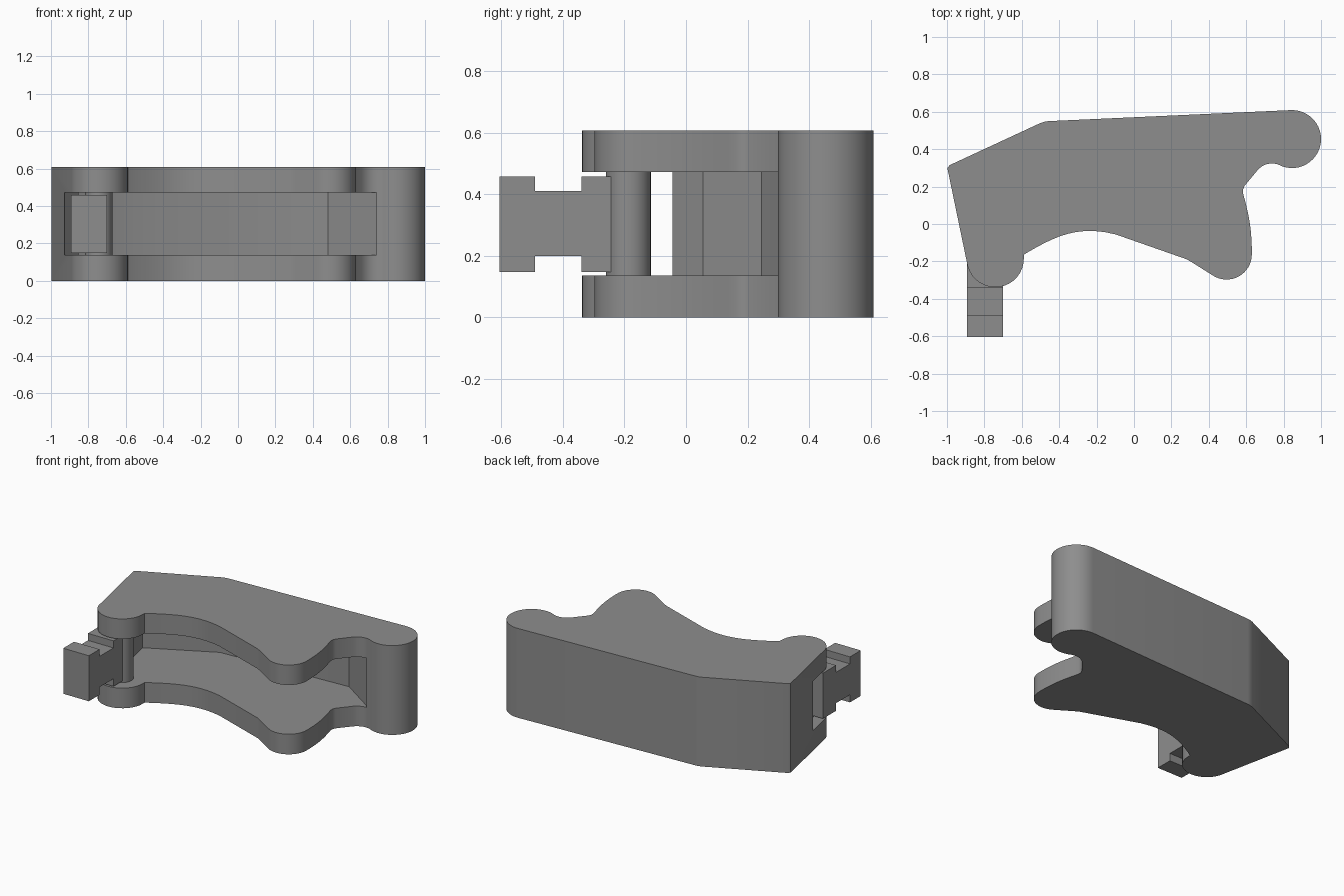
import bpy, bmesh, math

if "Cube" in bpy.data.objects:
    bpy.data.objects.remove(bpy.data.objects["Cube"])

grey = bpy.data.materials.new("mid grey")
grey.diffuse_color = (0.27, 0.27, 0.27, 1)
grey.use_nodes = True
grey.node_tree.nodes["Principled BSDF"].inputs["Base Color"].default_value = grey.diffuse_color


def arc(cx, cy, r, a0, a1, n=16):
    """Points on an arc, angles in degrees."""
    return [(cx + r * math.cos(math.radians(a0 + (a1 - a0) * i / n)),
             cy + r * math.sin(math.radians(a0 + (a1 - a0) * i / n))) for i in range(n + 1)]


def bezier(p0, p1, p2, p3, n=10):
    """Points along a cubic curve."""
    def at(t):
        u = 1 - t
        w = (u ** 3, 3 * u * u * t, 3 * u * t * t, t ** 3)
        return tuple(sum(k * p[a] for k, p in zip(w, (p0, p1, p2, p3))) for a in (0, 1))
    return [at(i / n) for i in range(n + 1)]


def prism(name, points, low, high, place):
    """Extrude a 2D outline; place maps (a, b, height) to a 3D point."""
    bm = bmesh.new()
    base = bm.faces.new([bm.verts.new(place(a, b, low)) for a, b in points])
    new = bmesh.ops.extrude_face_region(bm, geom=[base])["geom"]
    shift = place(0, 0, high)[0] - place(0, 0, low)[0], 0, place(0, 0, high)[2] - place(0, 0, low)[2]
    bmesh.ops.translate(bm, verts=[v for v in new if isinstance(v, bmesh.types.BMVert)], vec=shift)
    bmesh.ops.recalc_face_normals(bm, faces=bm.faces)
    mesh = bpy.data.meshes.new(name)
    bm.to_mesh(mesh)
    bm.free()
    mesh.materials.append(grey)
    ob = bpy.data.objects.new(name, mesh)
    bpy.context.collection.objects.link(ob)
    return ob


def smooth(ob):
    bpy.ops.object.select_all(action='DESELECT')
    ob.select_set(True)
    bpy.context.view_layer.objects.active = ob
    bpy.ops.object.shade_smooth_by_angle(angle=math.radians(25))


def flat(a, b, h):      # outline in plan, extruded upward
    return (a, b, h)


def side(a, b, h):      # outline in side view, extruded along x
    return (h, a, b)


# Housing outline: pivot boss, curved belly, lower lobe, notch, rounded end, back
outline = (
    arc(-0.742, -0.185, 0.153, 197, 360)
    + [(-0.589, -0.165)]
    + bezier((-0.575, -0.155), (-0.42, -0.065), (-0.30, -0.005), (-0.10, -0.055))
    + [(0.28, -0.188), (0.31, -0.205)]
    + arc(0.495, -0.162, 0.135, 237, 360)
    + bezier((0.63, -0.13), (0.628, 0.0), (0.605, 0.08), (0.583, 0.165), 8)
    + [(0.583, 0.185), (0.592, 0.205)]
    + bezier((0.66, 0.287), (0.69, 0.323), (0.74, 0.335), (0.785, 0.312), 8)
    + arc(0.845, 0.454, 0.155, 250, 452, 24)
    + [(-0.455, 0.55), (-0.475, 0.548), (-0.50, 0.54), (-0.985, 0.315), (-0.998, 0.30)]
)
housing = prism("housing", outline, 0, 0.608, flat)

# Cavity between the two cheeks, open at the front and beside the pivot
cavity = prism("cavity_cutter", [
    (0.74, 0.20), (0.74, 0.335), (0.48, 0.51), (-0.46, 0.463), (-0.89, 0.245),
    (-0.852, 0.055), (-1.082, -0.247), (-1.082, -1), (1.2, -1), (1.2, 0.20)],
    0.137, 0.472, flat)
cavity.hide_render = True
cut = housing.modifiers.new("cavity", 'BOOLEAN')
cut.operation = 'DIFFERENCE'
cut.solver = 'EXACT'
cut.object = cavity
bpy.context.view_layer.objects.active = housing
bpy.ops.object.modifier_apply(modifier="cavity")
bpy.data.objects.remove(cavity)
smooth(housing)

# Pivot pin between the cheeks
pin = prism("pivot_pin", arc(-0.745, -0.187, 0.073, 0, 348.75, 31), 0.13, 0.48, flat)
smooth(pin)

# Waisted arm reaching forward from the pin
prism("arm", [
    (-0.605, 0.148), (-0.49, 0.148), (-0.49, 0.20), (-0.34, 0.20), (-0.34, 0.148), (-0.20, 0.148),
    (-0.20, 0.458), (-0.34, 0.458), (-0.34, 0.41), (-0.49, 0.41), (-0.49, 0.458), (-0.605, 0.458)],
    -0.892, -0.70, side)
